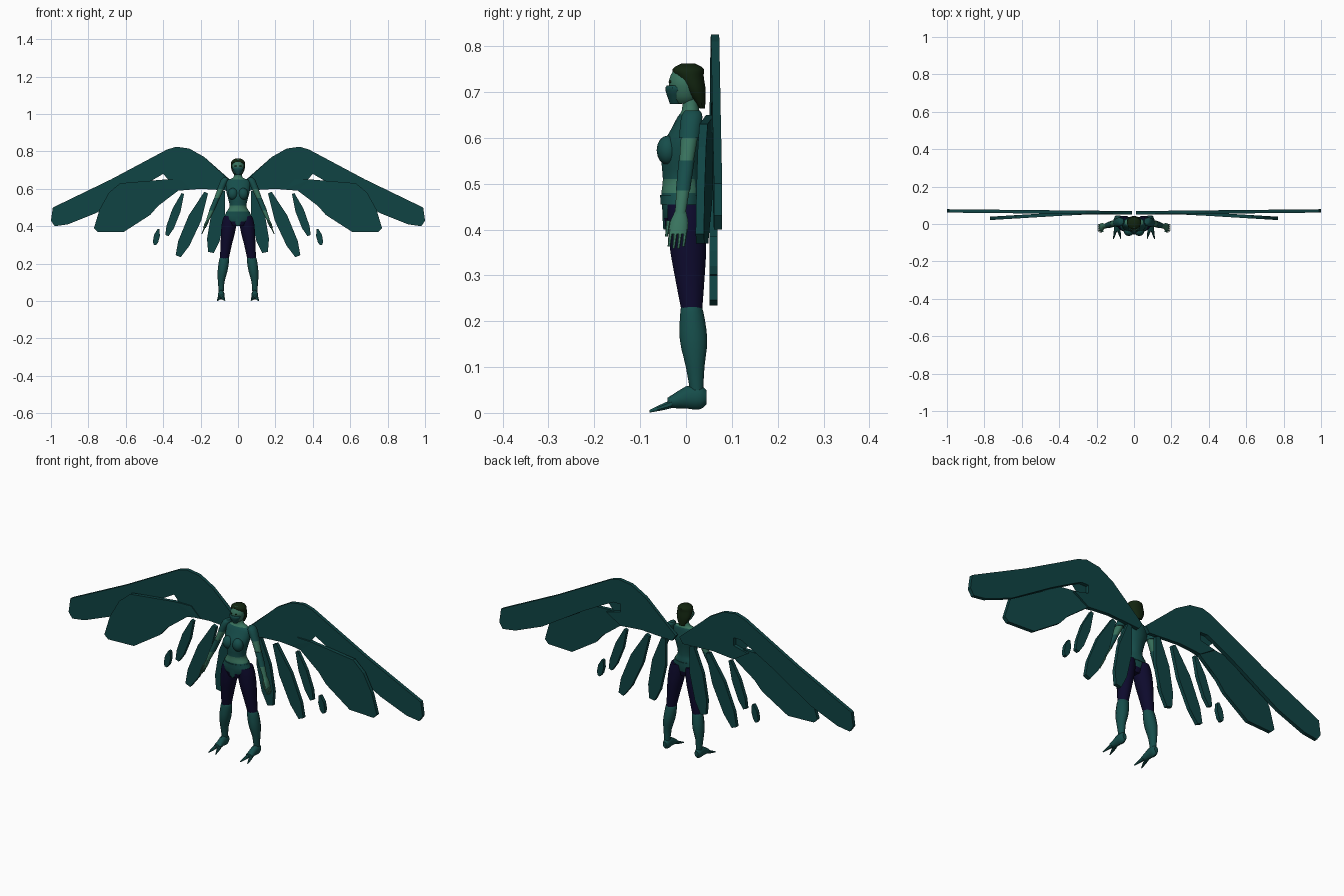
import bpy, bmesh, math
from mathutils import Vector

cube = bpy.data.objects.get("Cube")
if cube:
    bpy.data.objects.remove(cube)


def material(name, *rgb):
    mat = bpy.data.materials.new(name)
    mat.use_nodes = True
    mat.diffuse_color = (*rgb, 1)
    shader = mat.node_tree.nodes["Principled BSDF"]
    shader.inputs["Base Color"].default_value = mat.diffuse_color
    return mat


WING = material("wing teal", .005, .058, .058)
ARMOUR = material("armour teal", .008, .075, .07)
SKIN = material("pale green skin", .04, .17, .11)
NAVY = material("navy leggings", .004, .003, .026)
HAIR = material("dark green hair", .006, .018, .005)


def finish(name, bm, materials, rule=None, mirror=False, smooth=True):
    """Make an object from a bmesh; the rule picks a material per face centre."""
    bmesh.ops.recalc_face_normals(bm, faces=bm.faces)
    if rule:
        for face in bm.faces:
            face.material_index = rule(face.calc_center_median())
    mesh = bpy.data.meshes.new(name)
    bm.to_mesh(mesh)
    bm.free()
    for mat in materials:
        mesh.materials.append(mat)
    obj = bpy.data.objects.new(name, mesh)
    bpy.context.collection.objects.link(obj)
    if mirror:
        modifier = obj.modifiers.new("mirror", 'MIRROR')
        modifier.use_mirror_merge = False
    if smooth:
        bpy.ops.object.select_all(action='DESELECT')
        obj.select_set(True)
        bpy.context.view_layer.objects.active = obj
        bpy.ops.object.shade_smooth_by_angle(angle=math.radians(40))


def refine(profile, steps=3):
    """Pass a smooth spline through the profile's stations."""
    stations = [Vector(station) for station in profile]
    padded = [stations[0], *stations, stations[-1]]
    result = []
    for before, start, end, after in zip(padded, padded[1:], padded[2:], padded[3:]):
        for step in range(steps):
            t = step / steps
            pull = (end - before) * (1 - t) - (after - start) * t
            blend = t * t * (3 - t - t)
            result.append(start.lerp(end, blend) + pull * t * (1 - t) / 2)
    return result + [stations[-1]]


def loft(name, path, profile, materials, rule=None, mirror=False, sides=12, upright=True):
    """Skin ellipses of (station, half width, half depth) centred on the path."""
    bm = bmesh.new()
    loops = []
    for station, width, depth in refine(profile):
        loop = []
        for i in range(sides):
            angle = math.tau * (i + .5) / sides
            u, v = width * math.cos(angle), depth * math.sin(angle)
            offset = Vector((u, v, 0) if upright else (u, 0, v))
            loop.append(bm.verts.new(Vector(path(station)) + offset))
        loops.append(loop)
    for low, high in zip(loops, loops[1:]):
        for i in range(sides):
            j = (i + 1) % sides
            bm.faces.new((low[i], low[j], high[j], high[i]))
    bm.faces.new(loops[0])
    bm.faces.new(loops[-1])
    finish(name, bm, materials, rule, mirror)


def ball(name, centre, size, mat):
    """A mirrored pair of ellipsoids."""
    bm = bmesh.new()
    bmesh.ops.create_uvsphere(bm, u_segments=14, v_segments=8, radius=1)
    bmesh.ops.scale(bm, vec=size, verts=bm.verts)
    bmesh.ops.translate(bm, vec=centre, verts=bm.verts)
    finish(name, bm, [mat], mirror=True)


def plate(name, outline, depth, half=.009):
    """Extrude an x-z outline; depth(x) places its middle plane in y."""
    bm = bmesh.new()
    front, back = ([bm.verts.new((x, depth(x) + side, z)) for x, z in outline]
                   for side in (-half, half))
    bm.faces.new(front)
    bm.faces.new(back)
    for i in range(len(front)):
        j = (i + 1) % len(front)
        bm.faces.new((front[i], front[j], back[j], back[i]))
    bmesh.ops.triangulate(bm, faces=[face for face in bm.faces if len(face.verts) > 4])
    finish(name, bm, [WING], mirror=True, smooth=False)


def feather(name, root, tip, width):
    """A leaf-shaped plate from root to tip."""
    root, tip = Vector(root), Vector(tip)
    across = (tip - root).orthogonal().normalized() * width
    leaf = [(0, .3), (.4, 1), (.8, .9), (1, .4)]
    right = [root.lerp(tip, t) + across * w for t, w in leaf]
    left = [root.lerp(tip, t) - across * w for t, w in reversed(leaf)]
    plate(name, right + left, lambda x: .06)


# Wings: long upper blade, forward-swept lower blade, loose feathers
plate("upper_wing", [
    (.01, .62), (.06, .66), (.18, .77), (.26, .815), (.33, .825), (.38, .81),
    (.68, .65), (.99, .5), (1, .43), (.98, .4), (.91, .41), (.76, .47),
    (.53, .61), (.4, .68), (.36, .7), (.32, .7), (.32, .66), (.4, .64),
    (.32, .59), (.2, .6), (.03, .59)], lambda x: .06 + .01 * x)
plate("lower_wing", [
    (.3, .65), (.39, .65), (.63, .63), (.69, .58), (.74, .49), (.77, .39),
    (.75, .37), (.61, .37), (.47, .46), (.4, .54), (.32, .59), (.25, .6)],
    lambda x: .06 - .06 * max(0, x - .27))
feather("inner_feather", (.08, .59), (.145, .26), .038)
feather("middle_feather", (.17, .58), (.32, .24), .036)
feather("outer_feather", (.295, .575), (.38, .35), .023)
feather("outer_feather_tip", (.425, .385), (.445, .3), .016)


# Torso: armoured chest and hips, bare midriff and neck, leggings below
def torso_colour(centre):
    if centre.z > .65 or (.48 < centre.z < .515 and centre.y < .02):
        return 1
    return 2 if centre.z < .43 else 0


def spine(z):
    return 0, -.01 + .2 * max(0, min(z, .66) - .56), z


def head_axis(z):
    return 0, -.002, z


loft("torso", spine, [
    (.4, .04, .034), (.44, .072, .042), (.48, .06, .044), (.51, .045, .041),
    (.58, .062, .046), (.615, .066, .036), (.645, .06, .026), (.66, .026, .019),
    (.69, .018, .018)], [ARMOUR, SKIN, NAVY], torso_colour, sides=20)
ball("chest_plate", (.028, -.04, .573), (.027, .024, .032), ARMOUR)
loft("belt", spine, [(.455, .072, .046), (.475, .064, .047)], [ARMOUR], sides=20)
loft("hip_guard", lambda z: (0, -.043, z),
     [(.4, .006, .007), (.43, .022, .009), (.465, .036, .01)], [ARMOUR], sides=8)


# Legs: leggings to the knee, then armoured boots with two toes
def leg_axis(z):
    return min(.09, .105 - .14 * z), .026 - .06 * z, z


loft("thigh", leg_axis, [(.455, .034, .041), (.42, .041, .042), (.36, .038, .041),
                         (.3, .031, .034), (.22, .024, .023)], [NAVY], mirror=True)
loft("shin_armour", leg_axis, [(.235, .022, .02), (.22, .028, .026), (.16, .027, .031),
                               (.1, .018, .021), (.05, .014, .015)], [ARMOUR], mirror=True)
ball("knee_guard", (.074, -.002, .222), (.017, .01, .02), ARMOUR)
loft("foot", lambda y: (.09, y, .034 + .3 * min(0, y)),
     [(.045, .01, .015), (.03, .017, .026), (0, .017, .024), (-.04, .018, .011)],
     [ARMOUR], mirror=True, sides=10, upright=False)
for name, spread in (("inner_toe", .25), ("outer_toe", -.25)):
    loft(name, lambda y: (.09 + spread * y, y, .03 + y / 3),
         [(-.03, .01, .01), (-.05, .008, .008), (-.08, .002, .003)],
         [ARMOUR], mirror=True, sides=8, upright=False)


# Arms: shoulder guard, bare arm, elbow bracer and hand
def arm_axis(z):
    drop = .64 - z
    return .075 + .42 * drop, .012 - .12 * drop, z


loft("arm", arm_axis, [(.65, .016, .018), (.6, .018, .019), (.53, .014, .015),
                       (.49, .014, .015), (.435, .009, .012)], [SKIN], mirror=True)
loft("shoulder_guard", arm_axis, [(.66, .012, .016), (.645, .021, .024), (.6, .02, .023)],
     [ARMOUR], mirror=True)
loft("elbow_bracer", arm_axis, [(.55, .016, .018), (.485, .015, .016)],
     [ARMOUR], mirror=True)
loft("palm", arm_axis, [(.44, .008, .012), (.415, .01, .02), (.39, .007, .02)],
     [SKIN], mirror=True, sides=10)


def digit(name, shift, base, tip):
    """A finger parallel to the arm, shifted in y."""
    def axis(z):
        x, y, z = arm_axis(z)
        return x, y + shift, z
    loft(name, axis, [(base, .005, .005), (tip, .003, .003)], [SKIN], mirror=True, sides=6)


for i, name in enumerate(("index", "middle", "ring", "little")):
    digit(name + "_finger", .0105 * (i - 1.5), .4, .357 + .004 * abs(i - 1.5))
digit("thumb", -.024, .42, .385)

# Head: bare brow, mask over the lower face, swept-back hair
loft("head", head_axis, [(.675, .014, .02), (.69, .027, .03), (.725, .034, .036),
                         (.757, .016, .02)], [SKIN], sides=16)
loft("face_mask", lambda z: (0, -.022, z),
     [(.674, .011, .013), (.704, .029, .023), (.714, .028, .02)], [ARMOUR], sides=10)
loft("hair", lambda z: (0, .005 + .4 * max(0, .74 - z), z),
     [(.664, .014, .006), (.7, .035, .022), (.73, .038, .03), (.75, .034, .034),
      (.762, .014, .015)], [HAIR], sides=14)
ball("eye", (.013, -.034, .722), (.006, .004, .003), HAIR)
